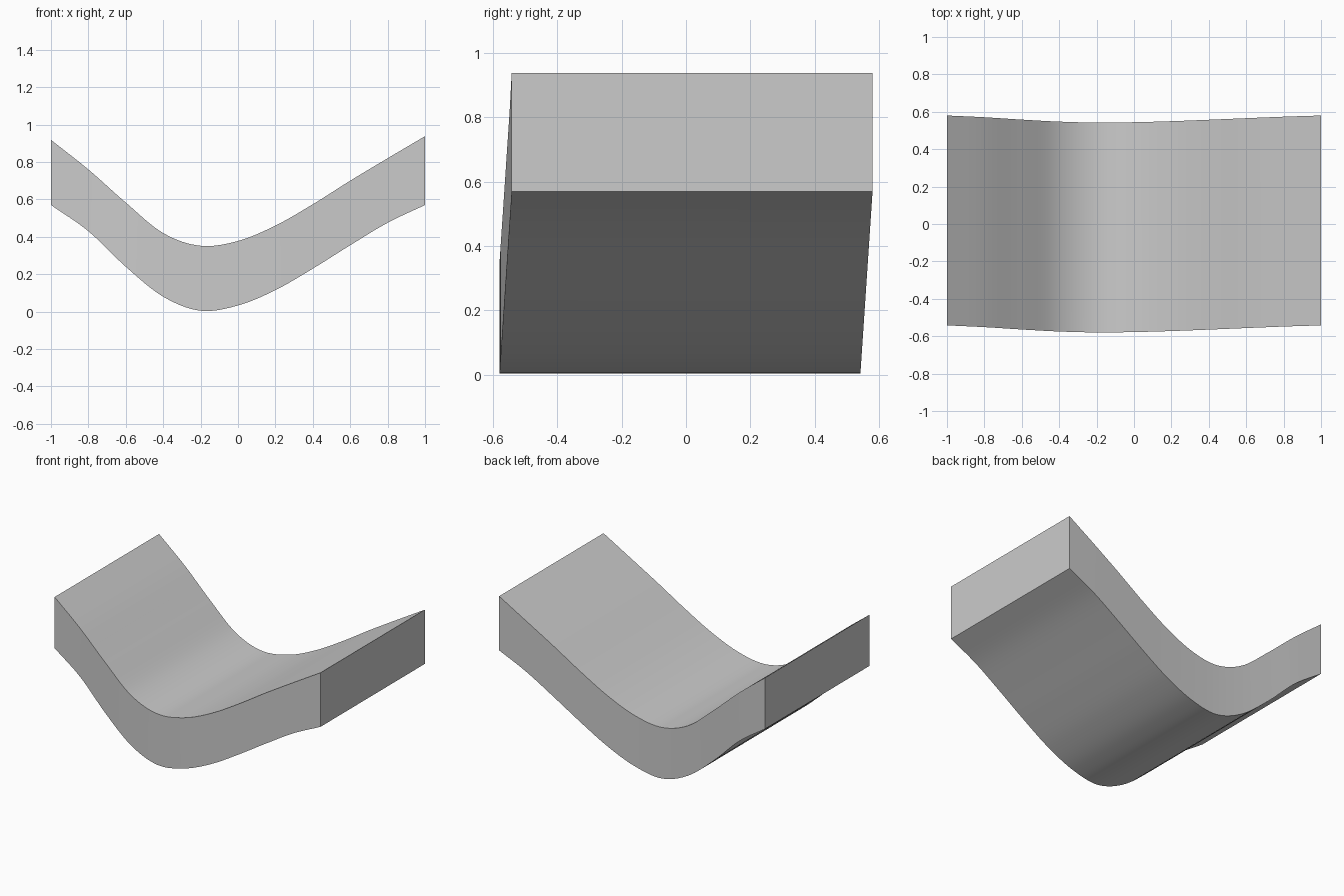
import bpy
import bmesh
import math

cube = bpy.data.objects.get("Cube")
if cube:
    bpy.data.objects.remove(cube, do_unlink=True)

grey = bpy.data.materials.new("light_grey")
grey.use_nodes = True
colour = (0.6, 0.6, 0.6, 1)
grey.diffuse_color = colour
grey.node_tree.nodes["Principled BSDF"].inputs["Base Color"].default_value = colour

# Heights of the underside and the upper side, evenly spaced along x
UNDER = [0.57, 0.43, 0.24, 0.08, 0.005, 0.033, 0.115, 0.23, 0.355, 0.475, 0.57]
UPPER = [0.918, 0.76, 0.583, 0.42, 0.352, 0.378, 0.46, 0.574, 0.70, 0.82, 0.938]
STEPS = 8
HALF_WIDTH = 0.561
SWAY = 0.019


def smooth_height(points, t):
    """Smooth curve through evenly spaced heights."""
    i = min(int(t), len(points) - 2)
    f = t - i
    b, c = points[i], points[i + 1]
    a = points[i - 1] if i > 0 else 2 * b - c
    d = points[i + 2] if i + 2 < len(points) else 2 * c - b
    return b + f / 2 * (c - a + f * (2 * a - 5 * b + 4 * c - d
                                     + f * (3 * (b - c) + d - a)))


# Curved slab: rectangular sections that lean back as they rise
bm = bmesh.new()
spans = len(UNDER) - 1
sections = []
for k in range(spans * STEPS + 1):
    t = k / STEPS
    x = 2 * t / spans - 1
    low = max(0, smooth_height(UNDER, t))
    high = smooth_height(UPPER, t)
    shift = SWAY * (2 * low / UNDER[0] - 1)
    front, back = shift - HALF_WIDTH, shift + HALF_WIDTH
    corners = [(front, low), (back, low), (back, high), (front, high)]
    sections.append([bm.verts.new((x, y, z)) for y, z in corners])

for a, b in zip(sections, sections[1:]):
    for j in range(4):
        n = (j + 1) % 4
        bm.faces.new((a[j], a[n], b[n], b[j]))
bm.faces.new(sections[0])
bm.faces.new(sections[-1])
bmesh.ops.recalc_face_normals(bm, faces=bm.faces[:])

mesh = bpy.data.meshes.new("curved_slab")
bm.to_mesh(mesh)
bm.free()
mesh.materials.append(grey)
slab = bpy.data.objects.new("curved_slab", mesh)
bpy.context.collection.objects.link(slab)

# Smooth along the curve, sharp at the corners
bpy.ops.object.select_all(action="DESELECT")
slab.select_set(True)
bpy.context.view_layer.objects.active = slab
bpy.ops.object.shade_smooth_by_angle(angle=math.radians(30))
